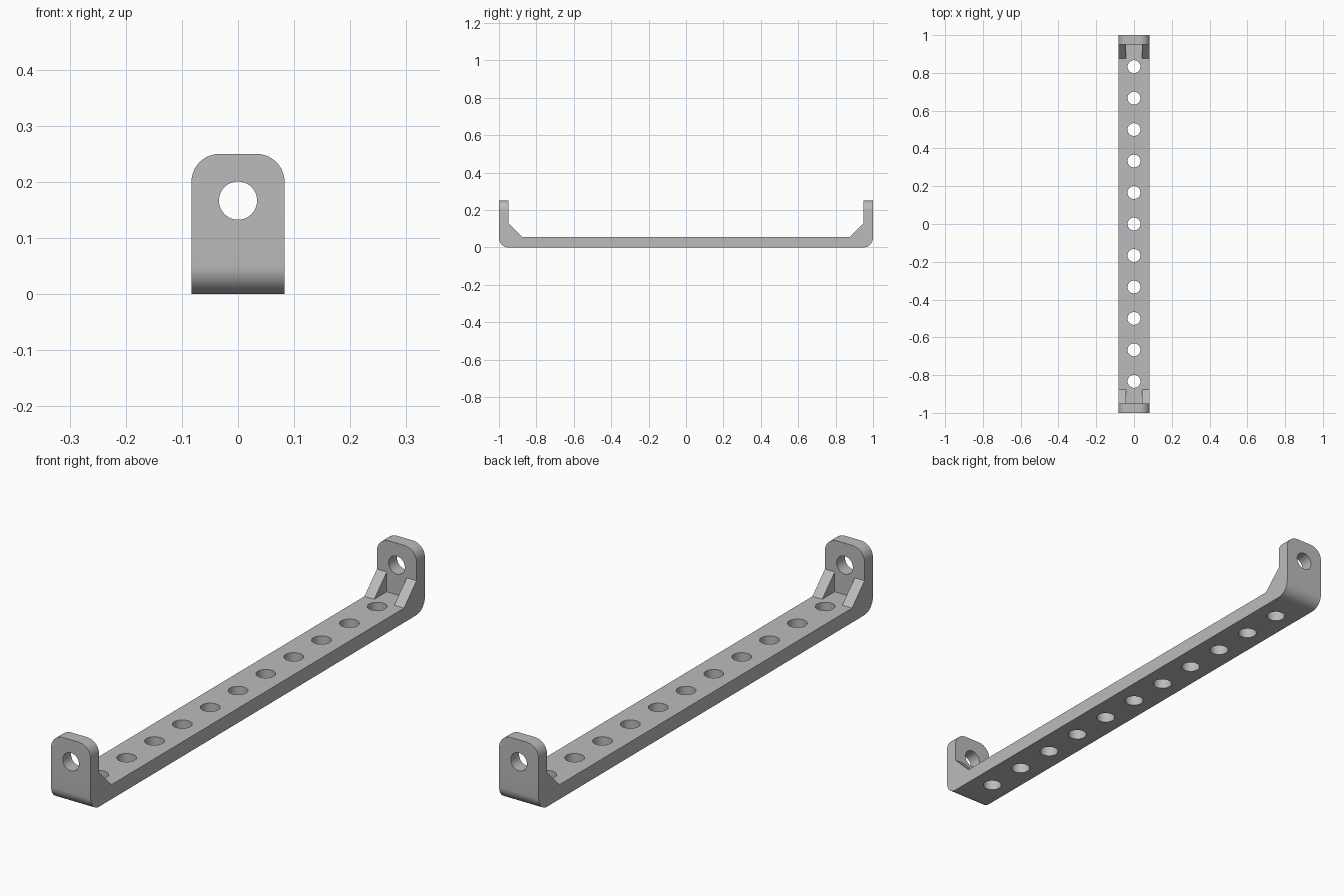
import bpy
import bmesh
import math
from mathutils import Matrix

cube = bpy.data.objects.get("Cube")
if cube:
    bpy.data.objects.remove(cube, do_unlink=True)

HALF_W, HEIGHT, BAR_T, EAR_T = 0.083, 0.25, 0.055, 0.05
ROUND, HOLE_R, PITCH = 0.05, 0.034, 1 / 6
GUSSET, GUSSET_T = 0.075, 0.041

GREY = (0.5, 0.5, 0.5, 1)
metal = bpy.data.materials.new("plain grey")
metal.use_nodes = True
metal.diffuse_color = GREY
metal.node_tree.nodes["Principled BSDF"].inputs["Base Color"].default_value = GREY


def make_object(name, bm):
    bmesh.ops.recalc_face_normals(bm, faces=bm.faces)
    mesh = bpy.data.meshes.new(name)
    bm.to_mesh(mesh)
    bm.free()
    mesh.materials.append(metal)
    obj = bpy.data.objects.new(name, mesh)
    bpy.context.collection.objects.link(obj)
    return obj


def extrude_profile(points, x0, x1):
    """Extrude a (y, z) outline along x."""
    bm = bmesh.new()
    face = bm.faces.new([bm.verts.new((x0, y, z)) for y, z in points])
    moved = bmesh.ops.extrude_face_region(bm, geom=[face])["geom"]
    verts = [v for v in moved if isinstance(v, bmesh.types.BMVert)]
    bmesh.ops.translate(bm, verts=verts, vec=(x1 - x0, 0, 0))
    return bm


# Bracket: U-shaped outline with rounded lower corners
inner = 1 - EAR_T
right_half = [(1 - ROUND + ROUND * math.sin(a), ROUND - ROUND * math.cos(a))
              for a in (math.pi / 2 * i / 10 for i in range(11))]
right_half += [(1, HEIGHT), (inner, HEIGHT), (inner, BAR_T)]
outline = right_half + [(-y, z) for y, z in reversed(right_half)]
bm = extrude_profile(outline, -HALF_W, HALF_W)

# Round the upper corners of both ears
corners = [e for e in bm.edges
           if all(v.co.z > HEIGHT - 0.001 for v in e.verts)
           and abs(e.verts[0].co.x - e.verts[1].co.x) < 0.001]
bmesh.ops.bevel(bm, geom=corners, offset=ROUND, segments=10, profile=0.5,
                affect='EDGES')
bracket = make_object("bracket", bm)

# Hole cutters: a row along the bar and one long bore through both ears
bm = bmesh.new()
for i in range(-5, 6):
    bmesh.ops.create_cone(bm, cap_ends=True, segments=48, radius1=HOLE_R,
                          radius2=HOLE_R, depth=0.1,
                          matrix=Matrix.Translation((0, i * PITCH, 0.03)))
for side in (-1, 1):
    place = Matrix.Translation((0, side * 0.975, PITCH)) @ Matrix.Rotation(math.pi / 2, 4, 'X')
    bmesh.ops.create_cone(bm, cap_ends=True, segments=48, radius1=HOLE_R,
                          radius2=HOLE_R, depth=0.12, matrix=place)
cutter = make_object("hole_cutter", bm)
cutter.hide_render = True

cut = bracket.modifiers.new("holes", 'BOOLEAN')
cut.operation = 'DIFFERENCE'
cut.solver = 'EXACT'
cut.object = cutter
bpy.ops.object.select_all(action='DESELECT')
bracket.select_set(True)
bpy.context.view_layer.objects.active = bracket
bpy.ops.object.modifier_apply(modifier=cut.name)
bpy.data.objects.remove(cutter, do_unlink=True)
bpy.ops.object.shade_smooth_by_angle(angle=math.radians(30))

# Gussets: a triangular rib on each edge at both ends
for y_name, sy in (("front", -1), ("back", 1)):
    for x_name, sx in (("right", -1), ("left", 1)):
        triangle = [(sy * (inner - GUSSET), BAR_T), (sy * inner, BAR_T),
                    (sy * inner, BAR_T + GUSSET)]
        rib = extrude_profile(triangle, sx * (HALF_W - GUSSET_T), sx * HALF_W)
        make_object(f"{y_name}_{x_name}_gusset", rib)
